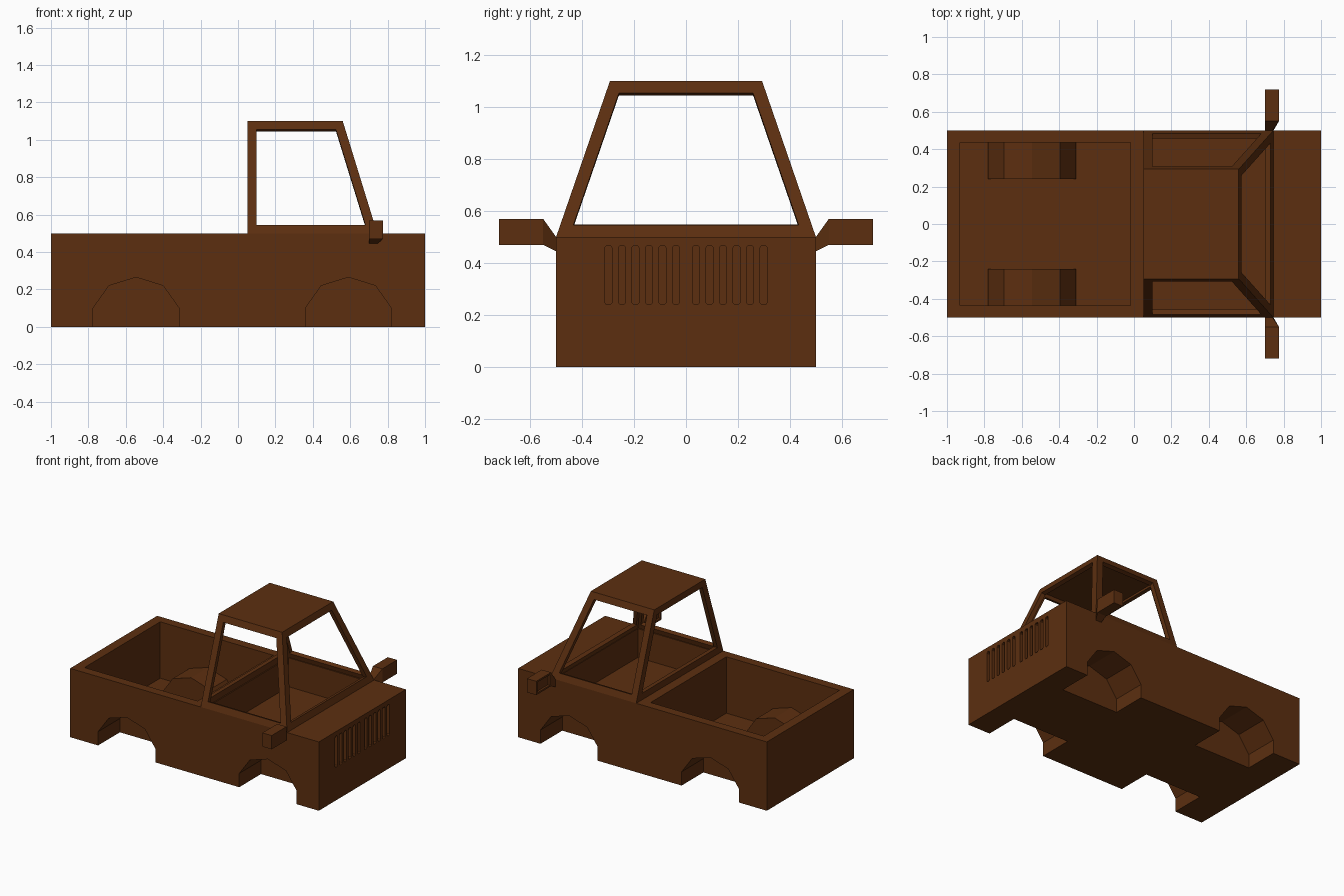
import bpy, bmesh

if "Cube" in bpy.data.objects:
    bpy.data.objects.remove(bpy.data.objects["Cube"])

brown = bpy.data.materials.new("rust brown")
brown.diffuse_color = (0.107, 0.028, 0.005, 1)
brown.use_nodes = True
brown.node_tree.nodes["Principled BSDF"].inputs["Base Color"].default_value = brown.diffuse_color


def make_object(name, bm):
    bmesh.ops.recalc_face_normals(bm, faces=bm.faces)
    me = bpy.data.meshes.new(name)
    bm.to_mesh(me)
    bm.free()
    ob = bpy.data.objects.new(name, me)
    bpy.context.collection.objects.link(ob)
    me.materials.append(brown)
    return ob


def loft(name, a, b):
    """Solid between two matching outlines."""
    bm = bmesh.new()
    va, vb = [bm.verts.new(p) for p in a], [bm.verts.new(p) for p in b]
    n = len(va)
    bm.faces.new(va)
    bm.faces.new(vb[::-1])
    for i in range(n):
        j = (i + 1) % n
        bm.faces.new((va[i], vb[i], vb[j], va[j]))
    return make_object(name, bm)


def box(name, x0, x1, y0, y1, z0, z1):
    ring = [(x0, y0), (x1, y0), (x1, y1), (x0, y1)]
    return loft(name, [(x, y, z0) for x, y in ring], [(x, y, z1) for x, y in ring])


def cut(target, cutter):
    m = target.modifiers.new("cut", 'BOOLEAN')
    m.operation, m.object, m.solver = 'DIFFERENCE', cutter, 'EXACT'
    bpy.context.view_layer.objects.active = target
    bpy.ops.object.modifier_apply(modifier=m.name)
    bpy.data.objects.remove(cutter)


def arch(name, cx, y0, y1, grow=0.0, low=-0.1):
    pts = [(-0.23 - grow, low), (-0.23 - grow, 0.1), (-0.145 - grow * .7, 0.22 + grow * .7),
           (0, 0.265 + grow), (0.145 + grow * .7, 0.22 + grow * .7),
           (0.23 + grow, 0.1), (0.23 + grow, low)]
    return loft(name, [(cx + x, y0, z) for x, z in pts], [(cx + x, y1, z) for x, z in pts])


# body block with open bed, leaving wheel humps on the bed floor
body = box("body", -1, 1, -0.5, 0.5, 0, 0.5)
bed = box("bed_cutter", -0.93, -0.02, -0.435, 0.435, 0.09, 0.7)
for s in (-1, 1):
    cut(bed, arch("hump", -0.545, s * 0.24, s * 0.6, 0.006))
cut(body, bed)

# cab footwell
cut(body, box("cab_cutter", 0.085, 0.71, -0.46, 0.46, 0.29, 0.7))

# wheel wells
for cx in (-0.545, 0.59):
    for s in (-1, 1):
        cut(body, arch("well_cutter", cx, s * 0.25, s * 0.7))

# grille slots with chamfered ends
for s in (-1, 1):
    for i in range(6):
        c = s * (0.039 + i * 0.052)
        h, k = 0.0135, 0.007
        pts = [(c - h, 0.24 + k), (c - k, 0.24), (c + k, 0.24), (c + h, 0.24 + k),
               (c + h, 0.467 - k), (c + k, 0.467), (c - k, 0.467), (c - h, 0.467 - k)]
        cut(body, loft("slot", [(0.97, y, z) for y, z in pts], [(1.1, y, z) for y, z in pts]))

# cab frame: tapered box with inset window openings and thickness
cab = loft("cab_frame",
           [(0.05, -0.5, 0.5), (0.745, -0.5, 0.5), (0.745, 0.5, 0.5), (0.05, 0.5, 0.5)],
           [(0.05, -0.293, 1.1), (0.56, -0.293, 1.1), (0.56, 0.293, 1.1), (0.05, 0.293, 1.1)])
bm = bmesh.new()
bm.from_mesh(cab.data)
sides = [f for f in bm.faces if abs(f.normal.z) < 0.8]
base = [f for f in bm.faces if f.normal.z < -0.8]
bmesh.ops.inset_individual(bm, faces=sides, thickness=0.048, use_even_offset=True)
bmesh.ops.delete(bm, geom=sides + base, context='FACES')
bm.to_mesh(cab.data)
bm.free()
sol = cab.modifiers.new("thickness", 'SOLIDIFY')
sol.thickness, sol.offset, sol.use_even_offset = 0.03, -1, True

# side mirrors: flared arm and housing with recessed rear face
for side, s in (("left", 1), ("right", -1)):
    loft("mirror_arm_" + side,
         [(0.70, s * 0.49, 0.44), (0.74, s * 0.49, 0.44), (0.74, s * 0.5, 0.5), (0.70, s * 0.5, 0.5)],
         [(0.70, s * 0.55, 0.47), (0.775, s * 0.55, 0.47), (0.775, s * 0.55, 0.57), (0.70, s * 0.55, 0.57)])
    ya, yb = sorted((s * 0.55, s * 0.72))
    mirror = box("mirror_" + side, 0.70, 0.775, ya, yb, 0.47, 0.57)
    cut(mirror, box("glass_cutter", 0.6, 0.715, ya + 0.012, yb - 0.012, 0.482, 0.558))
